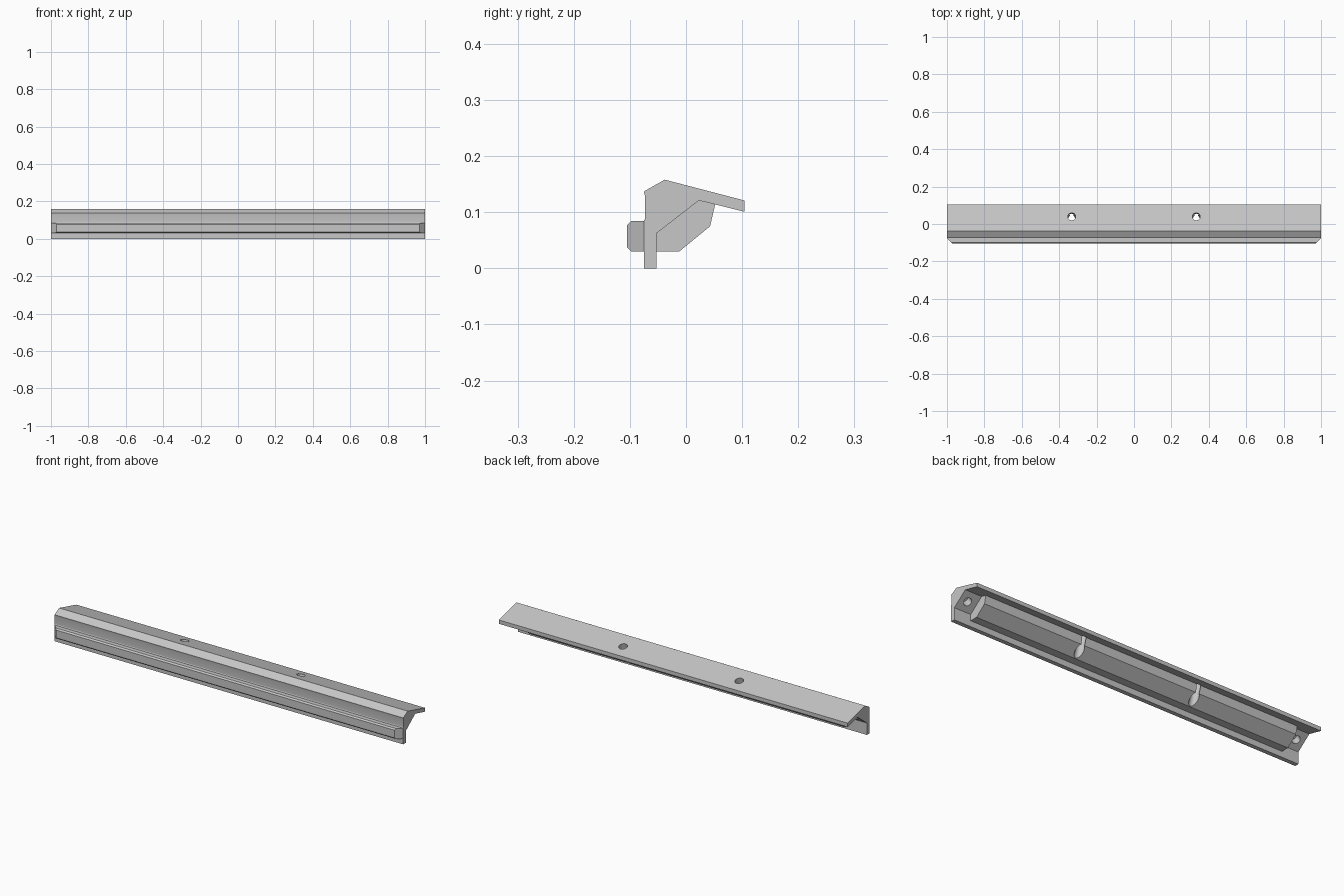
import bpy
import bmesh
from mathutils import Vector

cube = bpy.data.objects.get("Cube")
if cube:
    bpy.data.objects.remove(cube, do_unlink=True)

grey = bpy.data.materials.new("satin_grey")
grey.use_nodes = True
grey.diffuse_color = (0.57, 0.57, 0.57, 1)
grey.node_tree.nodes["Principled BSDF"].inputs["Base Color"].default_value = (0.57, 0.57, 0.57, 1)


def extrude_profile(name, profile, end_x):
    """Extrude a (y, z) profile along x; end_x gives the half length at each y."""
    bm = bmesh.new()
    left = [bm.verts.new((-end_x(y), y, z)) for y, z in profile]
    right = [bm.verts.new((end_x(y), y, z)) for y, z in profile]
    bm.faces.new(left)
    bm.faces.new(right[::-1])
    for i in range(len(profile)):
        j = (i + 1) % len(profile)
        bm.faces.new((left[i], right[i], right[j], left[j]))
    bmesh.ops.recalc_face_normals(bm, faces=bm.faces[:])
    mesh = bpy.data.meshes.new(name)
    bm.to_mesh(mesh)
    bm.free()
    mesh.materials.append(grey)
    obj = bpy.data.objects.new(name, mesh)
    bpy.context.collection.objects.link(obj)
    return obj


def drill(targets, centre, axis, radius, length):
    """Cut a round hole centred on a point along an axis."""
    turn = Vector(axis).to_track_quat('Z', 'Y').to_euler()
    bpy.ops.mesh.primitive_cylinder_add(vertices=24, radius=radius, depth=length,
                                        location=centre, rotation=turn)
    cutter = bpy.context.object
    cutter.name = "hole_cutter"
    cutter.hide_render = True
    cutter.data.materials.append(grey)
    for obj in targets:
        mod = obj.modifiers.new("hole", 'BOOLEAN')
        mod.operation = 'DIFFERENCE'
        mod.solver = 'EXACT'
        mod.object = cutter
        bpy.context.view_layer.objects.active = obj
        bpy.ops.object.modifier_apply(modifier=mod.name)
    bpy.data.objects.remove(cutter, do_unlink=True)


# Main rail: upright front flange, solid shoulder and sloping top lip
rail = extrude_profile("rail", [
    (-0.075, 0), (-0.053, 0), (-0.053, 0.062), (0.023, 0.121),
    (0.104, 0.101), (0.104, 0.121), (-0.038, 0.158), (-0.075, 0.137),
    (-0.073, 0.128), (-0.073, 0.088), (-0.075, 0.085)], lambda y: 1.0)

# Rear bar tucked under the slope, shorter than the rail
bar = extrude_profile("rear_bar", [
    (-0.053, 0.03), (-0.012, 0.03), (0.043, 0.075),
    (0.052, 0.114), (0.023, 0.121), (-0.053, 0.062)], lambda y: 0.905)

# Front strip with bevelled long edges and mitred ends
strip = extrude_profile("front_strip", [
    (-0.075, 0.03), (-0.098, 0.03), (-0.105, 0.037),
    (-0.105, 0.077), (-0.098, 0.084), (-0.075, 0.084)], lambda y: 1.075 + y)

for side in (-1, 1):
    # Screw hole square to the top face, passing through lip and bar
    drill((rail, bar), (side * 0.333, 0.03, 0.1), (0, 0.25, 0.97), 0.021, 0.24)
    # Blind hole in the slanted underside beyond the bar
    drill((rail,), (side * 0.955, -0.015, 0.092), (0, 0.61, -0.79), 0.02, 0.08)

# Smooth hole walls, crisp edges elsewhere
bpy.ops.object.select_all(action='DESELECT')
for obj in (rail, bar, strip):
    obj.select_set(True)
bpy.context.view_layer.objects.active = rail
bpy.ops.object.shade_smooth_by_angle(angle=0.35)
